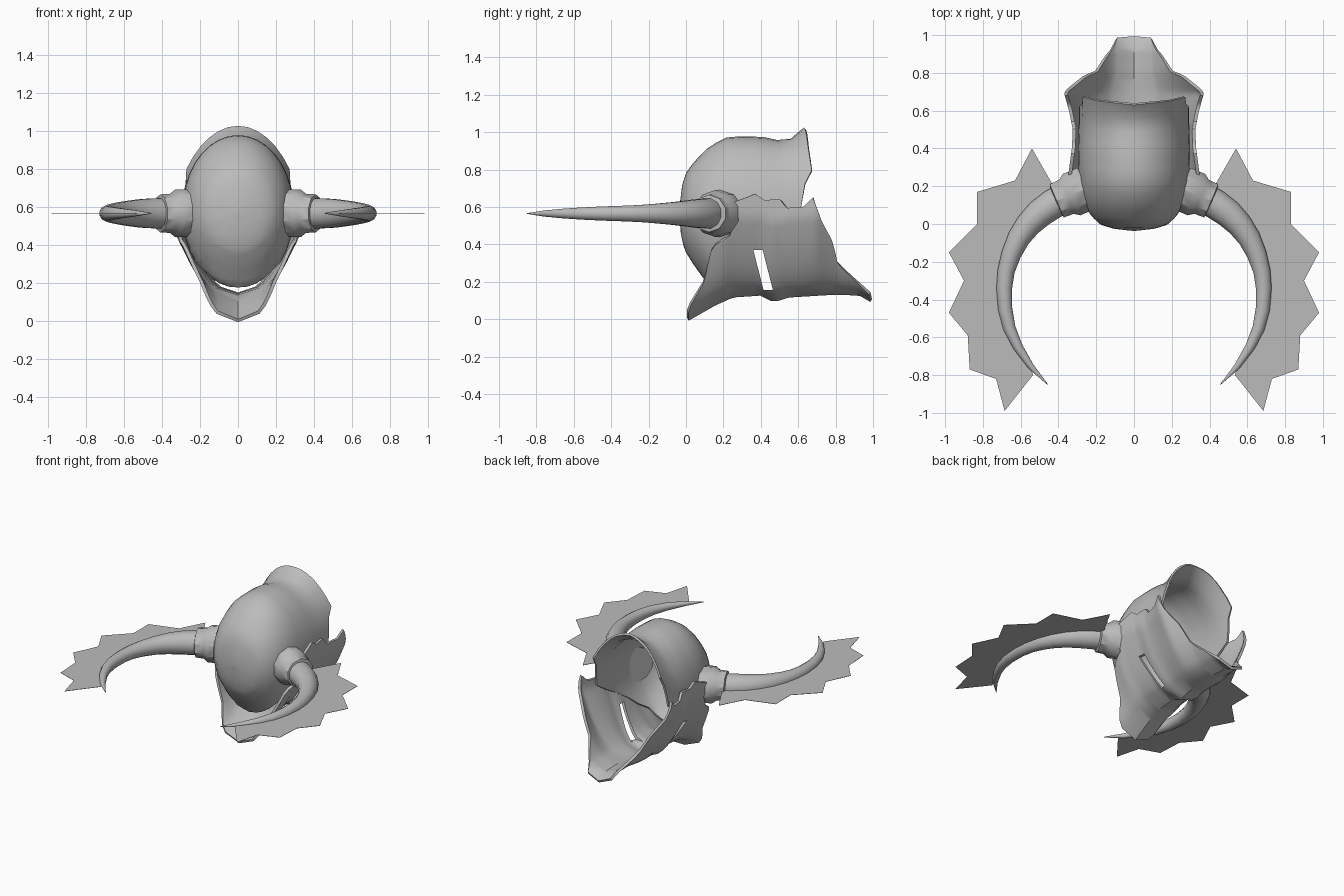
import bpy, bmesh, math
from mathutils import Vector

cube = bpy.data.objects.get("Cube")
if cube:
    bpy.data.objects.remove(cube, do_unlink=True)

metal = bpy.data.materials.new("grey_metal")
metal.use_nodes = True
GREY = (0.5, 0.5, 0.5, 1)
metal.diffuse_color = GREY
metal.node_tree.nodes["Principled BSDF"].inputs["Base Color"].default_value = GREY


def make(name, verts, faces):
    mesh = bpy.data.meshes.new(name)
    mesh.from_pydata([tuple(v) for v in verts], [], faces)
    mesh.materials.append(metal)
    ob = bpy.data.objects.new(name, mesh)
    bpy.context.collection.objects.link(ob)
    bm = bmesh.new()
    bm.from_mesh(mesh)
    bmesh.ops.recalc_face_normals(bm, faces=bm.faces)
    bm.to_mesh(mesh)
    bm.free()
    return ob


def finish(ob, angle=35):
    bpy.ops.object.select_all(action='DESELECT')
    ob.select_set(True)
    bpy.context.view_layer.objects.active = ob
    for mod in list(ob.modifiers):
        bpy.ops.object.modifier_apply(modifier=mod.name)
    bpy.ops.object.shade_smooth_by_angle(angle=math.radians(angle))


def mirror(ob):
    mod = ob.modifiers.new("mirror", 'MIRROR')
    mod.merge_threshold = 0.0005


def shell(ob, thickness):
    mod = ob.modifiers.new("shell", 'SOLIDIFY')
    mod.thickness = thickness
    mod.offset = 0


def table(rows, key, col=1):
    """Linear lookup of a column by the first column."""
    if key <= rows[0][0]:
        return rows[0][col]
    for a, b in zip(rows, rows[1:]):
        if key <= b[0]:
            return a[col] + (b[col] - a[col]) * (key - a[0]) / (b[0] - a[0])
    return rows[-1][col]


def along(pts, t):
    """Point at fraction t of a polyline's length."""
    pts = [Vector(p) for p in pts]
    lengths = [(b - a).length for a, b in zip(pts, pts[1:])]
    left = t * sum(lengths)
    for a, b, d in zip(pts, pts[1:], lengths):
        if left <= d:
            return a.lerp(b, left / d)
        left -= d
    return pts[-1]


# Skull dome: depth, half width, rise and drop from its axis
AXIS, NOSE = 0.57, -0.03
dome = [(NOSE, 0, 0, 0), (-.02, .1, .12, .12), (0, .17, .2, .2), (.05, .225, .27, .28),
        (.13, .265, .35, .39), (.23, .285, .4, .4), (.4, .29, .4, .4),
        (.54, .285, .37, .4), (.635, .285, .45, .4), (.68, .31, .45, .4)]
# Rear rim depth by angle from the crown
rim = [(0, .635), (40, .655), (62, .675), (68, .64), (90, .61), (105, .45),
       (115, .33), (140, .17), (180, .13)]
COLS, ROWS = 36, 14
verts, faces = [(0, NOSE, AXIS)], []
for r in range(1, ROWS + 1):
    for c in range(COLS):
        a = 2 * math.pi * c / COLS
        end = table(rim, math.degrees(min(a, 2 * math.pi - a)))
        y = NOSE + (end - NOSE) * (1 - math.cos(r / ROWS * math.pi / 2))
        height = table(dome, y, 2 if math.cos(a) > 0 else 3)
        verts.append((table(dome, y) * math.sin(a), y, AXIS + height * math.cos(a)))
for c in range(COLS):
    d = (c + 1) % COLS
    faces.append((0, 1 + c, 1 + d))
    for r in range(ROWS - 1):
        i, j = 1 + r * COLS, 1 + (r + 1) * COLS
        faces.append((i + c, j + c, j + d, i + d))
skull = make("skull_dome", verts, faces)
shell(skull, 0.014)
finish(skull)

# Face guard: a patch between four edge lines (depth, height), bent round to a keel
bottom = [(.01, 0), (.15, .08), (.25, .125), (.4, .135), (.47, .1), (.55, .125),
          (.8, .14), (.93, .135), (.99, .1)]
top = [(.24, .62), (.37, .67), (.42, .635), (.5, .645), (.54, .595), (.63, .6), (.68, .65)]
front = [(.01, 0), (.01, .06), (.1, .21), (.105, .25), (.14, .39), (.24, .45), (.24, .62)]
back = [(.99, .1), (.99, .13), (.81, .3), (.78, .42), (.72, .53), (.68, .65)]
width = [(.1, .3), (.2, .34), (.25, .34), (.4, .32), (.5, .315), (.6, .335),
         (.69, .36), (.81, .3), (.99, .29)]
NS, NV = 32, 16
verts, faces = [], []
for j in range(NV + 1):
    v = j / NV
    for i in range(NS + 1):
        s = i / NS
        p = along(bottom, s).lerp(along(top, s), v) + along(front, v).lerp(along(back, v), s)
        p -= Vector(bottom[0]).lerp(Vector(bottom[-1]), s).lerp(
            Vector(top[0]).lerp(Vector(top[-1]), s), v)
        y, z = p
        h = max(0, z - table(bottom, y))
        x = table(width, y) * min(1, h / .42) ** .45 if j else 0
        verts.append((x, y, z))
        if i and j:
            k = j * (NS + 1) + i
            faces.append((k, k - 1, k - NS - 2, k - NS - 1))
guard = make("face_guard", verts, faces)
mirror(guard)
shell(guard, 0.018)

# Slanted slot through both cheeks
slot = [(.36, .37), (.41, .37), (.465, .155), (.415, .155)]
cutter = make("slot_cutter", [(x, y, z) for x in (-1, 1) for y, z in slot],
              [(0, 1, 2, 3), (7, 6, 5, 4)]
              + [(i, (i + 1) % 4, (i + 1) % 4 + 4, i + 4) for i in range(4)])
cutter.hide_render = True
cut = guard.modifiers.new("slot", 'BOOLEAN')
cut.operation = 'DIFFERENCE'
cut.object = cutter
finish(guard)
bpy.data.objects.remove(cutter, do_unlink=True)


# Horns and their cuffs: rings along a flat path of (x, y, radius)
LEVEL = 0.565


def tube(name, path, sides):
    verts, faces = [], []
    for i, (x, y, r) in enumerate(path):
        a, b = path[max(i - 1, 0)], path[min(i + 1, len(path) - 1)]
        side = Vector((a[1] - b[1], b[0] - a[0], 0)).normalized()
        for k in range(sides):
            t = 2 * math.pi * (k + .5) / sides
            verts.append(Vector((x, y, LEVEL)) + side * r * math.cos(t)
                         + Vector((0, 0, r * math.sin(t))))
    for i in range(len(path) - 1):
        for k in range(sides):
            n = (k + 1) % sides
            m = i * sides
            faces.append((m + k, m + n, m + sides + n, m + sides + k))
    last = len(verts) - sides
    faces += [tuple(range(sides)), tuple(range(last, len(verts)))]
    ob = make(name, verts, faces)
    mirror(ob)
    finish(ob)


horn = [(.36, .14, .083), (.43, .105, .082), (.5, .055, .078), (.56, -.005, .07),
        (.61, -.075, .062), (.65, -.16, .054), (.677, -.25, .047), (.687, -.34, .043),
        (.682, -.45, .039), (.66, -.55, .034), (.615, -.65, .027), (.545, -.755, .017),
        (.457, -.85, .002)]
tube("horns", horn, 12)
cuff = [(.28 + .92 * s, .177 - .39 * s, r)
        for s, r in [(-.03, .125), (.055, .125), (.085, .103), (.14, .1), (.145, .08)]]
tube("horn_cuffs", cuff, 10)

# Jagged fins: flat sheets from the horn centre line to a saw-toothed outer edge
teeth = [(.42, .19), (.54, .4), (.63, .23), (.83, .17), (.83, 0), (.98, -.15), (.9, -.3),
         (.98, -.47), (.88, -.59), (.87, -.77), (.73, -.82), (.685, -.99), (.535, -.8)]
outline = teeth + [p[:2] for p in reversed(horn[1:-1])]
count = len(outline)
fins = make("jagged_fins", [(x, y, z) for z in (LEVEL - .001, LEVEL + .001) for x, y in outline],
            [tuple(range(count)), tuple(range(count, 2 * count))]
            + [(i, (i + 1) % count, (i + 1) % count + count, i + count) for i in range(count)])
mirror(fins)
finish(fins)
